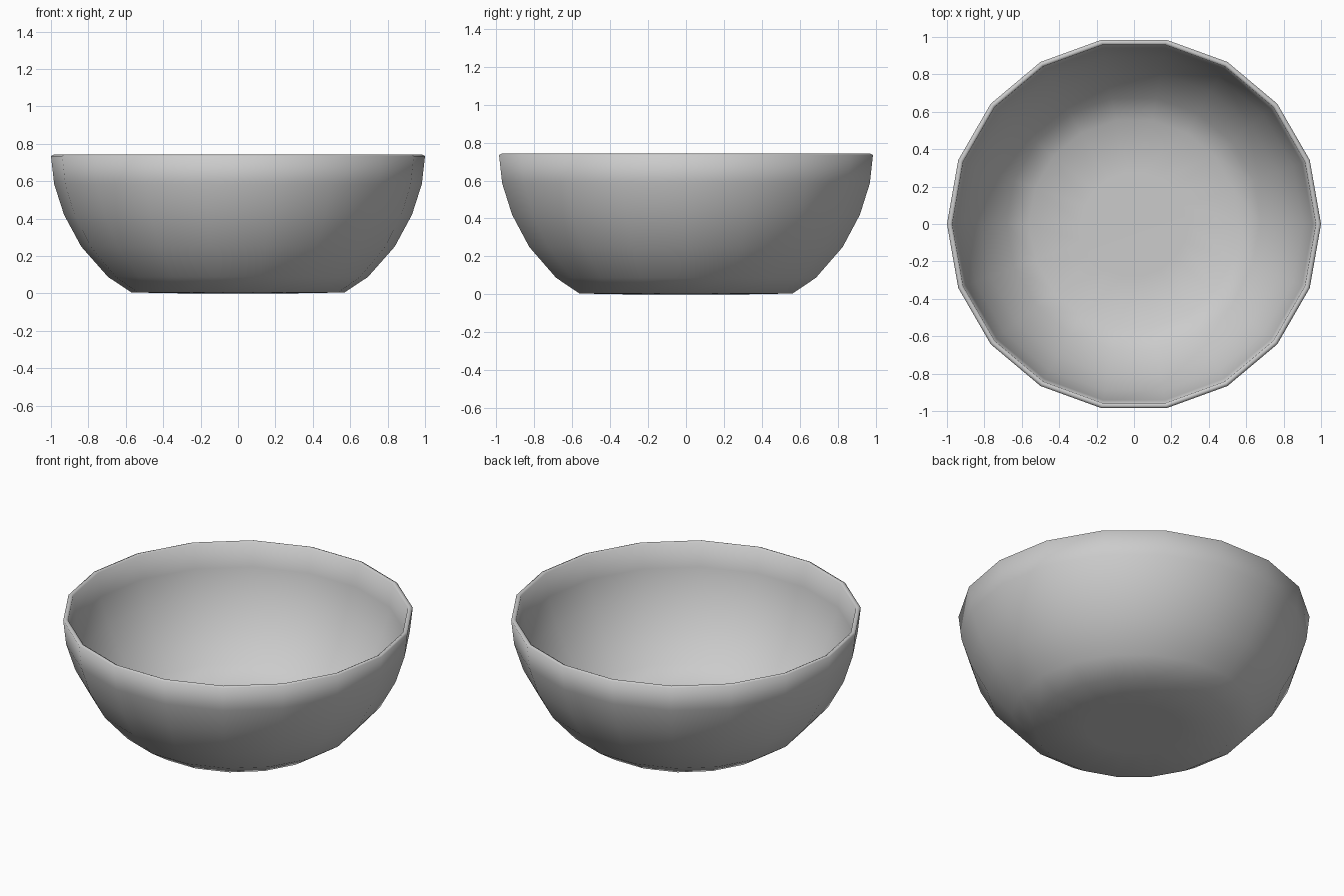
import bpy, bmesh
from math import cos, sin, tau

cube = bpy.data.objects.get("Cube")
if cube:
    bpy.data.objects.remove(cube, do_unlink=True)

SIDES = 18

# Plain grey finish
grey = bpy.data.materials.new("light grey")
grey.use_nodes = True
grey.diffuse_color = (0.6, 0.6, 0.6, 1)
grey.node_tree.nodes["Principled BSDF"].inputs["Base Color"].default_value = (0.6, 0.6, 0.6, 1)

# Outer wall from base to rim, then inner wall from rim to floor: (radius, height)
outer = [(0.28, 0.0), (0.57, 0.005), (0.695, 0.088), (0.838, 0.25),
         (0.93, 0.42), (0.983, 0.585), (1.0, 0.735)]
rim = [(0.985, 0.742), (0.972, 0.735)]
inner = [(0.956, 0.588), (0.905, 0.43), (0.818, 0.265),
         (0.682, 0.11), (0.562, 0.03), (0.28, 0.025)]

bm = bmesh.new()
rings = [[bm.verts.new((r * cos(tau * i / SIDES), r * sin(tau * i / SIDES), z))
          for i in range(SIDES)] for r, z in outer + rim + inner]
for low, high in zip(rings, rings[1:]):
    for i in range(SIDES):
        j = (i + 1) % SIDES
        bm.faces.new((low[i], low[j], high[j], high[i]))

# Close the underside and the floor
bm.faces.new(rings[0][::-1])
bm.faces.new(rings[-1])
bmesh.ops.recalc_face_normals(bm, faces=bm.faces)
for face in bm.faces:
    face.smooth = True

mesh = bpy.data.meshes.new("bowl")
bm.to_mesh(mesh)
bm.free()
mesh.materials.append(grey)
bowl = bpy.data.objects.new("bowl", mesh)
bpy.context.collection.objects.link(bowl)
